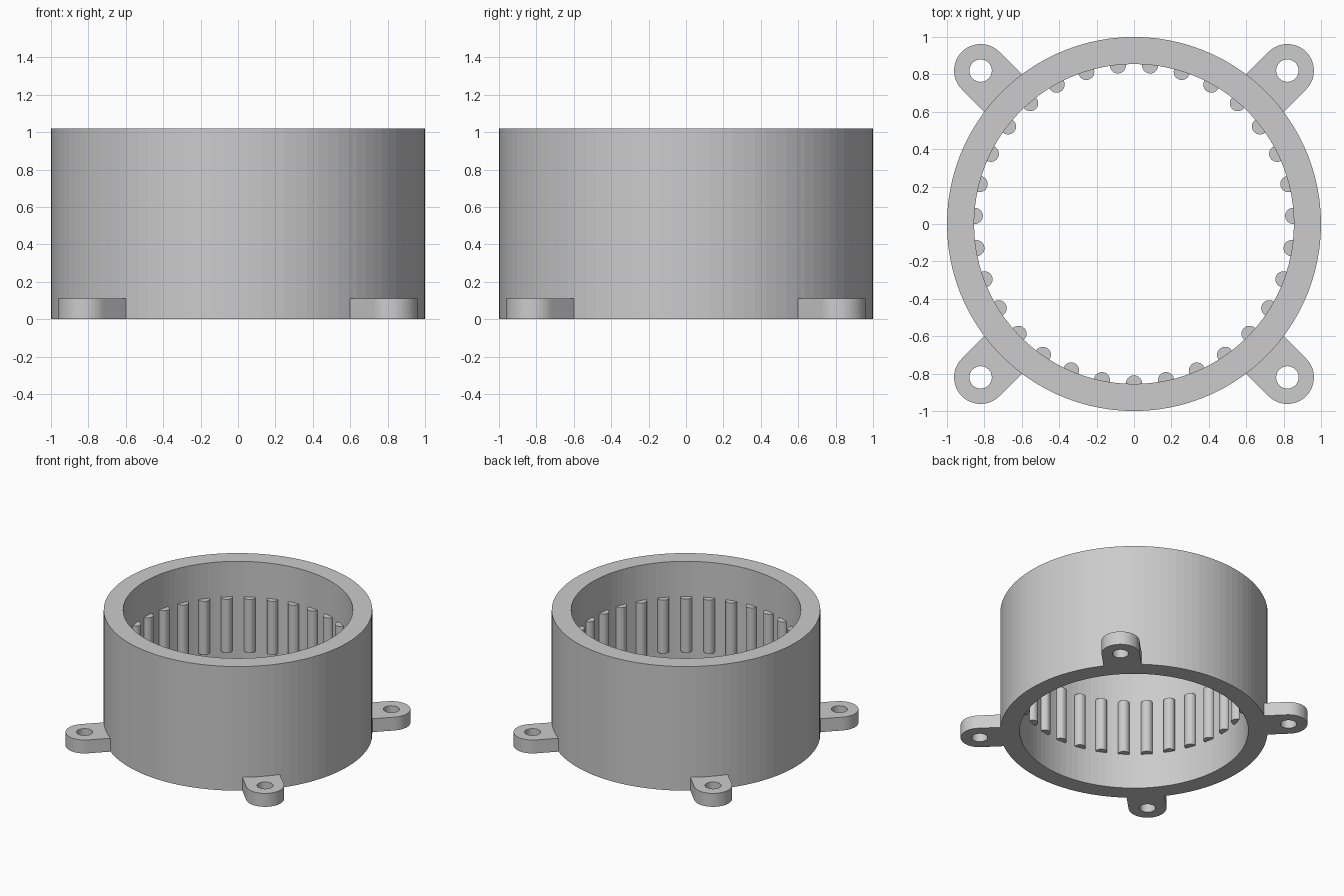
import bpy, bmesh
from math import pi, cos, sin, asin, radians

cube = bpy.data.objects.get("Cube")
if cube:
    bpy.data.objects.remove(cube, do_unlink=True)

HEIGHT, OUTER, INNER = 1.02, 1.0, 0.855
RIBS, RIB_RADIUS = 31, 0.043
LUG_RADIUS, LUG_HOLE, LUG_HEIGHT = 0.142, 0.06, 0.11
LUG_REACH = 0.82 * 2 ** 0.5

grey = bpy.data.materials.new("plain_grey")
grey.use_nodes = True
colour = (0.6, 0.6, 0.6, 1)
grey.diffuse_color = colour
grey.node_tree.nodes["Principled BSDF"].inputs["Base Color"].default_value = colour


def arc(radius, start, end, steps, cx=0.0):
    """Points along an arc centred on (cx, 0)."""
    span = end - start
    return [(cx + radius * cos(start + span * i / steps),
             radius * sin(start + span * i / steps)) for i in range(steps + 1)]


def circle(radius, steps, cx=0.0):
    return arc(radius, 0, 2 * pi, steps, cx)[:-1]


def prism(name, loops, bottom, top, turn=0.0):
    """Extrude a flat outline, with any holes, from bottom to top."""
    bm = bmesh.new()
    for loop in loops:
        verts = [bm.verts.new((x, y, bottom)) for x, y in loop]
        for a, b in zip(verts, verts[1:] + verts[:1]):
            bm.edges.new((a, b))
    bmesh.ops.triangle_fill(bm, edges=bm.edges[:], use_beauty=True)
    result = bmesh.ops.extrude_face_region(bm, geom=bm.faces[:], use_keep_orig=True)
    raised = [g for g in result["geom"] if isinstance(g, bmesh.types.BMVert)]
    bmesh.ops.translate(bm, verts=raised, vec=(0, 0, top - bottom))
    bmesh.ops.recalc_face_normals(bm, faces=bm.faces[:])
    mesh = bpy.data.meshes.new(name)
    bm.to_mesh(mesh)
    bm.free()
    mesh.materials.append(grey)
    obj = bpy.data.objects.new(name, mesh)
    obj.rotation_euler.z = turn
    bpy.context.collection.objects.link(obj)
    return obj


# Main ring wall
prism("ring_wall", [circle(OUTER, 100), circle(INNER, 100)], 0, HEIGHT)

# Grip ribs half sunk into the inner wall
for i in range(RIBS):
    prism(f"inner_rib_{i + 1}", [circle(RIB_RADIUS, 24, INNER - 0.003)],
          0.29, 0.73, -pi / 2 + 2 * pi * i / RIBS)

# Mounting lugs: rounded tip, straight sides, root following the ring
half = asin(LUG_RADIUS / OUTER)
outline = (arc(LUG_RADIUS, -pi / 2, pi / 2, 24, LUG_REACH)
           + arc(OUTER - 0.001, half, -half, 6))
for i, corner in enumerate(("back_left", "back_right", "front_right", "front_left")):
    prism(f"{corner}_mounting_lug", [outline, circle(LUG_HOLE, 32, LUG_REACH)],
          0, LUG_HEIGHT, radians(45 + 90 * i))
